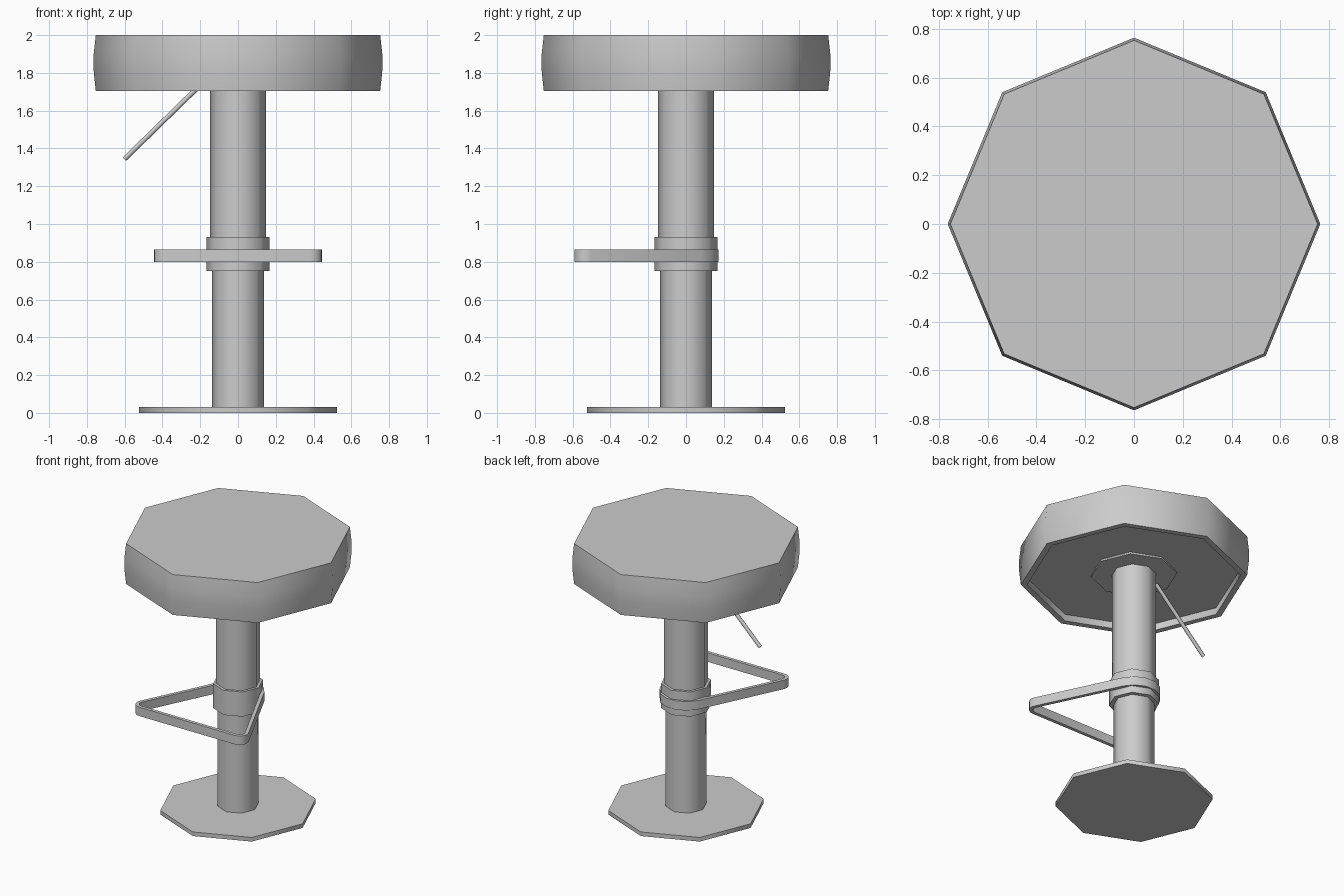
import bpy, bmesh, math
from math import sin, cos, pi
from mathutils import Vector

cube = bpy.data.objects.get("Cube")
if cube:
    bpy.data.objects.remove(cube, do_unlink=True)

grey = bpy.data.materials.new("light grey")
grey.use_nodes = True
colour = (0.6, 0.6, 0.6, 1)
grey.diffuse_color = colour
grey.node_tree.nodes["Principled BSDF"].inputs["Base Color"].default_value = colour


def finish(name, bm, angle=50):
    """Turn a bmesh into a named, smooth-by-angle object."""
    bmesh.ops.recalc_face_normals(bm, faces=bm.faces)
    mesh = bpy.data.meshes.new(name)
    bm.to_mesh(mesh)
    bm.free()
    mesh.materials.append(grey)
    obj = bpy.data.objects.new(name, mesh)
    bpy.context.collection.objects.link(obj)
    bpy.ops.object.select_all(action='DESELECT')
    obj.select_set(True)
    bpy.context.view_layer.objects.active = obj
    bpy.ops.object.shade_smooth_by_angle(angle=math.radians(angle))
    return obj


def lathe(name, profile, sides=8):
    """Spin (radius, height) points around z and cap both ends."""
    bm = bmesh.new()
    rings = [[bm.verts.new((r * cos(2 * pi * i / sides), r * sin(2 * pi * i / sides), z))
              for i in range(sides)] for r, z in profile]
    for low, high in zip(rings, rings[1:]):
        for i in range(sides):
            j = (i + 1) % sides
            bm.faces.new((low[i], low[j], high[j], high[i]))
    bm.faces.new(rings[0])
    bm.faces.new(rings[-1])
    return finish(name, bm)


# Octagonal parts, from the floor up
lathe("base_plate", [(0.523, 0), (0.523, 0.03)])
lathe("lower_column", [(0.137, 0.02), (0.137, 0.8)])
lathe("collar", [(0.167, 0.75), (0.167, 0.93)])
lathe("upper_column", [(0.148, 0.9), (0.148, 1.75)])
lathe("seat_mount", [(0.285, 1.742), (0.285, 1.765)])
# Seat with a shallow recess underneath
lathe("seat", [(0.71, 1.755), (0.71, 1.705), (0.753, 1.705), (0.764, 1.81),
               (0.764, 1.9), (0.753, 2.0)])

# Footrest: a flat band wrapped round the collar and two front corners
back_r, corner_r, band = 0.177, 0.06, 0.025
corner = Vector((0.385, -0.53))
lean = math.atan2(corner.y, corner.x) + math.acos((back_r - corner_r) / corner.length)
arcs = [((corner.x, corner.y), corner_r, -pi / 2, lean, 5),
        ((0, 0), back_r, lean, pi - lean, 5),
        ((-corner.x, corner.y), corner_r, pi - lean, 1.5 * pi, 5)]
bm = bmesh.new()
loops = []
for centre, radius, start, end, steps in arcs:
    for k in range(steps + 1):
        a = start + (end - start) * k / steps
        loops.append([bm.verts.new((centre[0] + r * cos(a), centre[1] + r * sin(a), z))
                      for r, z in ((radius, 0.8), (radius, 0.865),
                                   (radius - band, 0.865), (radius - band, 0.8))])
for a, b in zip(loops, loops[1:] + loops[:1]):
    for i in range(4):
        j = (i + 1) % 4
        bm.faces.new((a[i], a[j], b[j], b[i]))
finish("footrest", bm)

# Height lever slanting down to the right from the seat mount
top, tip = Vector((-0.18, 0, 1.755)), Vector((-0.602, 0, 1.343))
axis = tip - top
bm = bmesh.new()
bmesh.ops.create_cone(bm, cap_ends=True, segments=8, radius1=0.013, radius2=0.013,
                      depth=axis.length)
bm.transform(axis.to_track_quat('Z', 'Y').to_matrix().to_4x4())
bmesh.ops.translate(bm, verts=bm.verts, vec=(top + tip) / 2)
finish("height_lever", bm)
